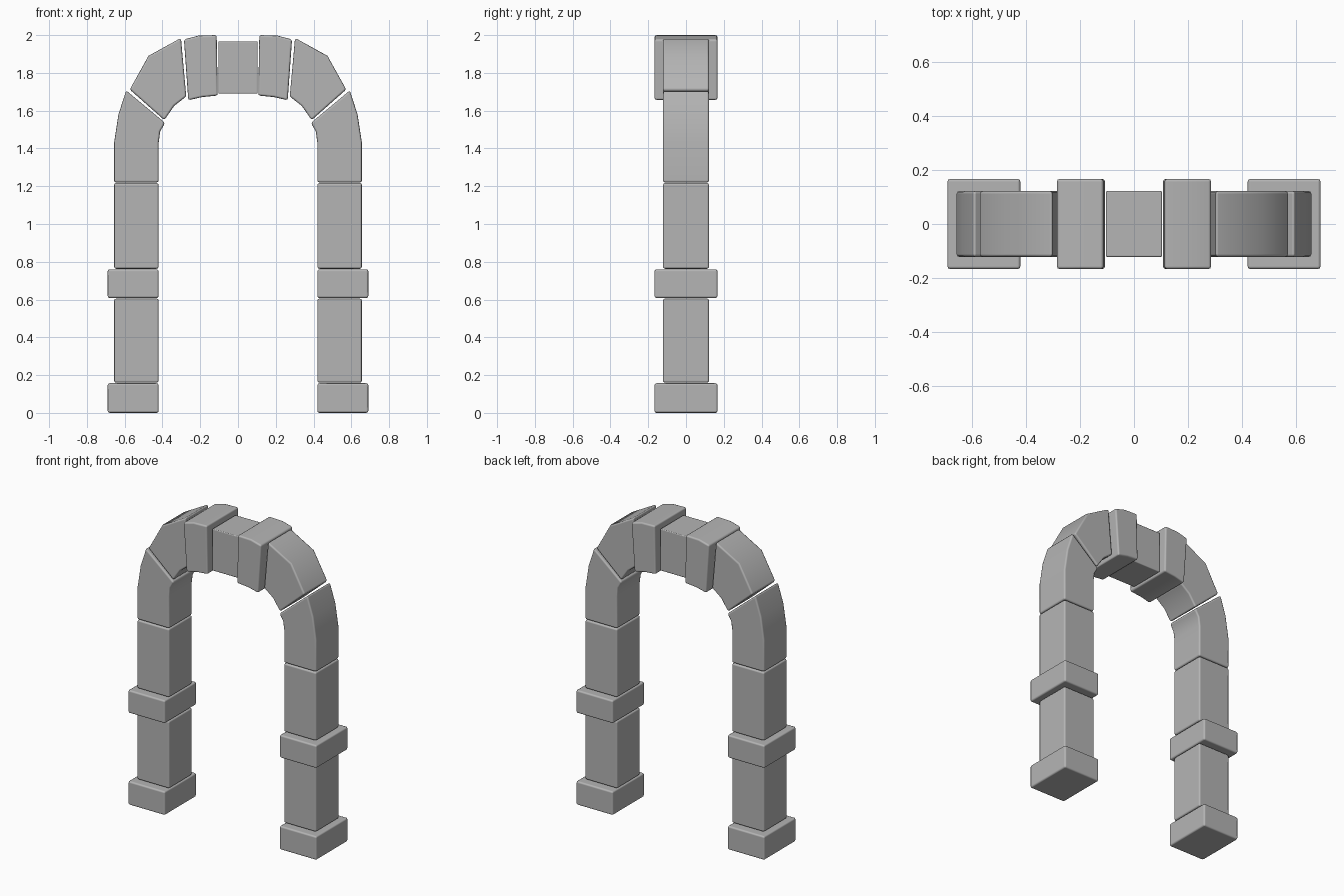
import bpy
import bmesh
from math import radians

cube = bpy.data.objects.get("Cube")
if cube:
    bpy.data.objects.remove(cube, do_unlink=True)

# Single stone colour
stone = bpy.data.materials.new("grey_stone")
stone.use_nodes = True
GREY = (0.46, 0.46, 0.46, 1)
stone.diffuse_color = GREY
bsdf = stone.node_tree.nodes["Principled BSDF"]
bsdf.inputs["Base Color"].default_value = GREY
bsdf.inputs["Roughness"].default_value = 0.8

NARROW, WIDE = 0.122, 0.167   # half depths


def block(name, profile, half_depth, side=1, bevel=0.011):
    """Extrude an x-z outline through the depth and round its sharp edges."""
    bm = bmesh.new()
    face = bm.faces.new([bm.verts.new((side * x, -half_depth, z)) for x, z in profile])
    ext = bmesh.ops.extrude_face_region(bm, geom=[face])
    verts = [v for v in ext["geom"] if isinstance(v, bmesh.types.BMVert)]
    bmesh.ops.translate(bm, vec=(0, 2 * half_depth, 0), verts=verts)
    bmesh.ops.recalc_face_normals(bm, faces=bm.faces)
    for f in bm.faces:
        f.smooth = True
    mesh = bpy.data.meshes.new(name)
    bm.to_mesh(mesh)
    bm.free()
    mesh.materials.append(stone)
    obj = bpy.data.objects.new(name, mesh)
    bpy.context.collection.objects.link(obj)
    mod = obj.modifiers.new("rounded_edges", "BEVEL")
    mod.width = bevel
    mod.segments = 2
    mod.limit_method = "ANGLE"
    mod.angle_limit = radians(45)
    mod.harden_normals = True
    return obj


def rect(x0, x1, z0, z1):
    return [(x0, z0), (x1, z0), (x1, z1), (x0, z1)]


# Stones of one half of the arch, from the ground up
HALF = {
    "base": (rect(0.42, 0.69, 0, 0.157), WIDE),
    "lower_column": (rect(0.42, 0.656, 0.16, 0.605), NARROW),
    "band": (rect(0.42, 0.69, 0.608, 0.76), WIDE),
    "upper_column": (rect(0.42, 0.656, 0.763, 1.217), NARROW),
    "springer": ([(0.42, 1.22), (0.656, 1.22), (0.656, 1.43), (0.633, 1.58),
                  (0.592, 1.707), (0.386, 1.535), (0.412, 1.49), (0.42, 1.43)], NARROW),
    "haunch": ([(0.39, 1.55), (0.573, 1.712), (0.474, 1.89), (0.302, 1.985),
                (0.274, 1.675), (0.338, 1.625)], NARROW),
    "crown_block": ([(0.107, 1.68), (0.113, 2.0), (0.21, 1.997), (0.286, 1.977),
                     (0.263, 1.655), (0.19, 1.672)], WIDE),
}

for side, label in ((1, "left"), (-1, "right")):
    for part, (profile, depth) in HALF.items():
        block(f"{label}_{part}", profile, depth, side)

# Keystone at the centre
block("keystone", rect(-0.104, 0.104, 1.69, 1.967), NARROW, bevel=0.006)
